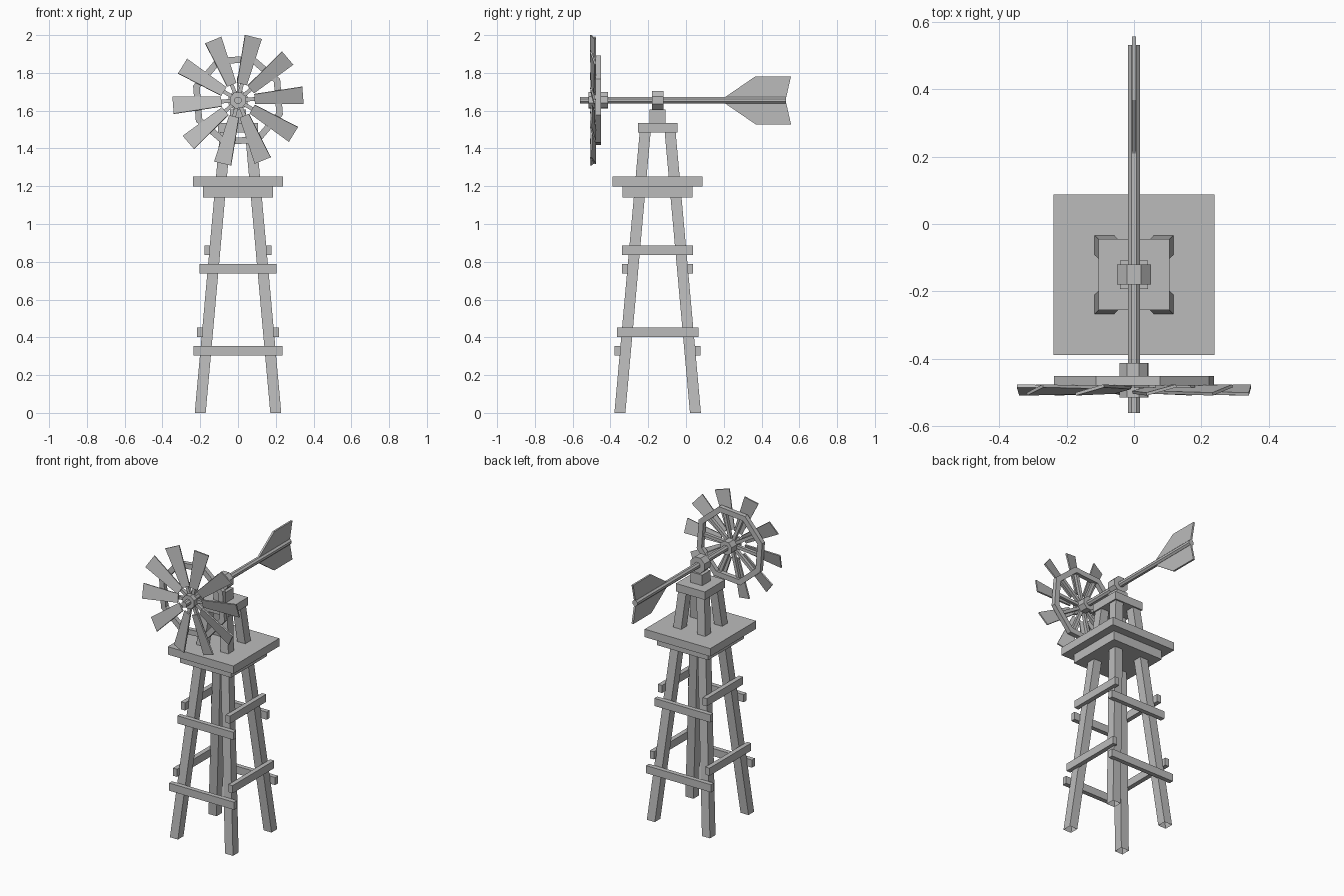
import bpy, bmesh
from math import radians, cos, pi
from mathutils import Matrix, Vector

if "Cube" in bpy.data.objects:
    bpy.data.objects.remove(bpy.data.objects["Cube"])

TOWER_Y = -0.15
AXIS_Z = 1.655
WHEEL_TURN = radians(4.4)

grey = bpy.data.materials.new("weathered_grey")
grey.use_nodes = True
grey.diffuse_color = (0.5, 0.5, 0.5, 1)
grey.node_tree.nodes["Principled BSDF"].inputs["Base Color"].default_value = (0.5, 0.5, 0.5, 1)


def finish(name, bm):
    mesh = bpy.data.meshes.new(name)
    bm.to_mesh(mesh)
    bm.free()
    mesh.materials.append(grey)
    obj = bpy.data.objects.new(name, mesh)
    bpy.context.collection.objects.link(obj)
    return obj


def box(name, center, size, matrix=Matrix()):
    bm = bmesh.new()
    bmesh.ops.create_cube(bm, size=1, matrix=matrix @ Matrix.Translation(center) @ Matrix.Diagonal((*size, 1)))
    return finish(name, bm)


def octagon_rod(name, apothem, y0, y1, turn=0):
    """Eight-sided rod along y, on the wheel axis."""
    bm = bmesh.new()
    r = apothem / cos(pi / 8)
    m = (Matrix.Translation((0, (y0 + y1) / 2, AXIS_Z)) @ Matrix.Rotation(-turn, 4, 'Y')
         @ Matrix.Rotation(pi / 2, 4, 'X') @ Matrix.Rotation(pi / 8, 4, 'Z'))
    bmesh.ops.create_cone(bm, cap_ends=True, segments=8, radius1=r, radius2=r, depth=y1 - y0, matrix=m)
    return finish(name, bm)


def extrude_y(name, outline, thickness, matrix=Matrix()):
    """Flat (a, b) outline placed in the local xz plane and thickened along local y."""
    bm = bmesh.new()
    face = bm.faces.new([bm.verts.new((a, -thickness / 2, b)) for a, b in outline])
    out = bmesh.ops.extrude_face_region(bm, geom=[face])
    moved = [v for v in out["geom"] if isinstance(v, bmesh.types.BMVert)]
    bmesh.ops.translate(bm, verts=moved, vec=(0, thickness, 0))
    bmesh.ops.recalc_face_normals(bm, faces=bm.faces)
    bmesh.ops.transform(bm, matrix=matrix, verts=bm.verts)
    return finish(name, bm)


def leg_outer(z):
    return 0.229 - 0.09 * z


# Four leaning legs, open at the foot
for side, sx in (("left", 1), ("right", -1)):
    for end, sy in (("front", -1), ("back", 1)):
        bm = bmesh.new()
        bmesh.ops.create_cube(bm, size=1)
        for v in bm.verts:
            z = 1.49 if v.co.z > 0 else 0
            mid = leg_outer(z) - 0.029
            v.co = Vector((sx * mid + v.co.x * 0.058, TOWER_Y + sy * mid + v.co.y * 0.058, z))
        foot = [f for f in bm.faces if all(v.co.z == 0 for v in f.verts)]
        bmesh.ops.delete(bm, geom=foot, context='FACES_ONLY')
        finish(f"{end}_{side}_leg", bm)

# Cross braces: front/back pairs, then left/right pairs
for level, z, half in (("lower", 0.328, 0.236), ("upper", 0.763, 0.203)):
    off = leg_outer(z) + 0.013
    for end, s in (("front", -1), ("back", 1)):
        box(f"{end}_{level}_brace", (0, TOWER_Y + s * off, z), (half * 2, 0.03, 0.05))
for level, z, half in (("lower", 0.427, 0.216), ("upper", 0.862, 0.188)):
    off = leg_outer(z) + 0.011
    for side, s in (("left", 1), ("right", -1)):
        box(f"{side}_{level}_brace", (s * off, TOWER_Y, z), (0.03, half * 2, 0.05))

# Platform, cap and bearing
box("platform_support", (0, TOWER_Y, 1.17), (0.37, 0.37, 0.06))
box("platform", (0, TOWER_Y, 1.225), (0.476, 0.476, 0.052))
box("tower_cap", (0, TOWER_Y, 1.51), (0.21, 0.21, 0.052))
box("bearing_post", (0, TOWER_Y, 1.57), (0.084, 0.084, 0.07))
octagon_rod("bearing", 0.05, -0.18, -0.12)

# Shaft and hub
octagon_rod("shaft", 0.018, -0.56, 0.53)
octagon_rod("wheel_hub", 0.042, -0.515, -0.412, WHEEL_TURN)

# Tail vane
half_vane = [(0.2, 0.012), (0.368, 0.127), (0.556, 0.127), (0.527, 0)]
vane = half_vane + [(y, -z) for y, z in reversed(half_vane[:-1])]
extrude_y("tail_vane", vane, 0.012, Matrix.Translation((0, 0, AXIS_Z)) @ Matrix.Rotation(pi / 2, 4, 'Z'))

# Octagonal wheel rim
bm = bmesh.new()
loops = []
for radius, y in ((0.25, -0.479), (0.25, -0.45), (0.213, -0.45), (0.213, -0.479)):
    loops.append([bm.verts.new(Matrix.Rotation(-(WHEEL_TURN + pi / 8 + k * pi / 4), 3, 'Y') @ Vector((radius, y, 0)))
                  for k in range(8)])
for i in range(4):
    a, b = loops[i], loops[(i + 1) % 4]
    for k in range(8):
        n = (k + 1) % 8
        bm.faces.new((a[k], a[n], b[n], b[k]))
bmesh.ops.recalc_face_normals(bm, faces=bm.faces)
finish("wheel_rim", bm).location.z = AXIS_Z

# Ten spokes with pitched, widening blades
blade = [(0.088, -0.027), (0.345, -0.047), (0.345, 0.047), (0.088, 0.027)]
for k in range(10):
    spin = Matrix.Translation((0, 0, AXIS_Z)) @ Matrix.Rotation(-(WHEEL_TURN + k * pi / 5), 4, 'Y')
    box(f"spoke_{k + 1}", (0.128, -0.475, 0), (0.2, 0.02, 0.02), spin)
    pitch = Matrix.Translation((0, -0.492, 0)) @ Matrix.Rotation(radians(15), 4, 'X')
    extrude_y(f"blade_{k + 1}", blade, 0.009, spin @ pitch)
